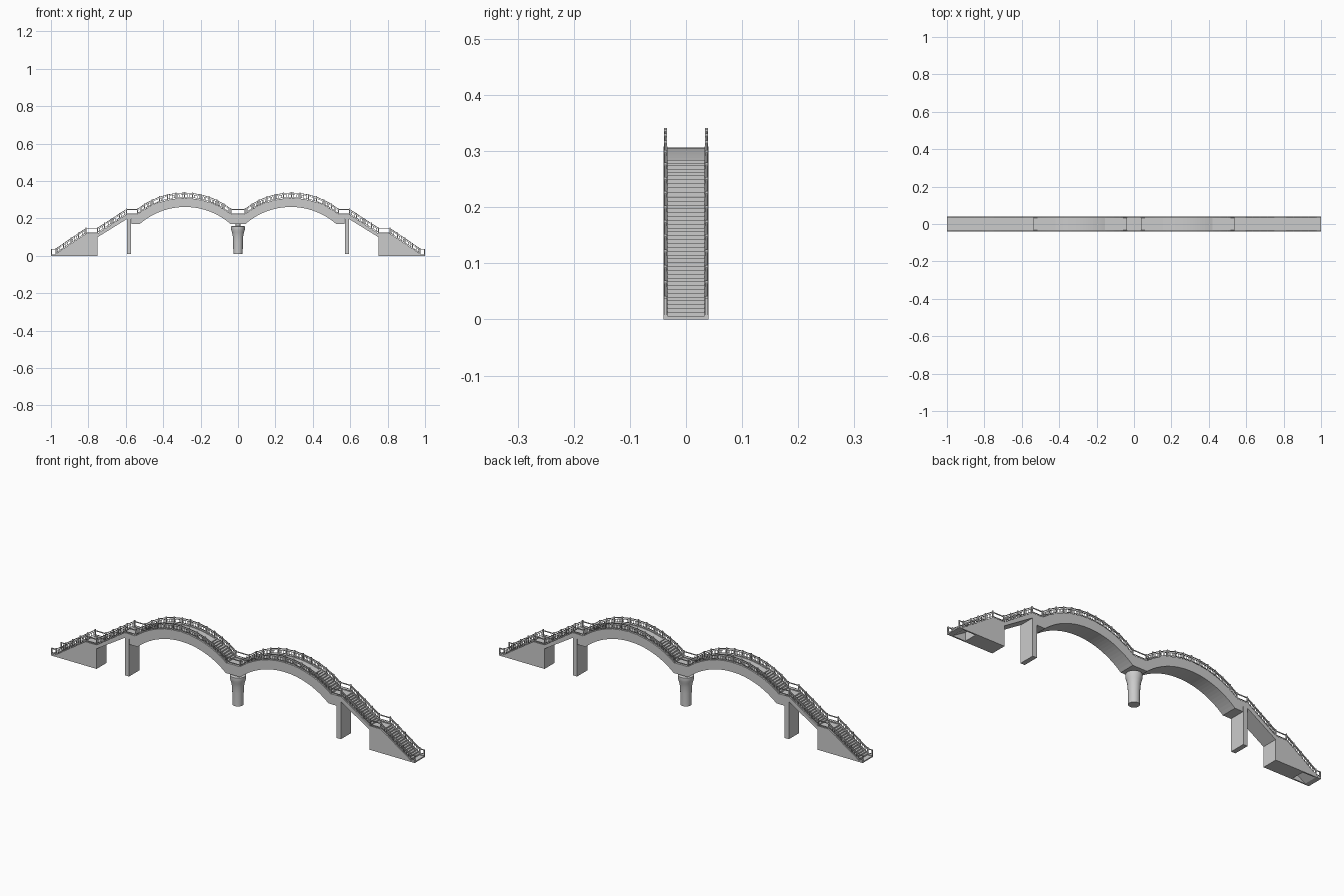
import bpy, bmesh, math
from mathutils import Vector

if "Cube" in bpy.data.objects:
    bpy.data.objects.remove(bpy.data.objects["Cube"])

W, IN = 0.040, 0.033          # half width outside, and inside the side strings


def finish(bm, name):
    bmesh.ops.recalc_face_normals(bm, faces=bm.faces)
    me = bpy.data.meshes.new(name)
    bm.to_mesh(me)
    bm.free()
    ob = bpy.data.objects.new(name, me)
    bpy.context.collection.objects.link(ob)
    return ob


def mirror(ob, y=False):
    m = ob.modifiers.new("mirror", 'MIRROR')
    m.use_axis = (True, y, False)
    m.use_mirror_merge = False
    return ob


def prism(bm, pts, y0, y1):
    a = [bm.verts.new((x, y0, z)) for x, z in pts]
    b = [bm.verts.new((x, y1, z)) for x, z in pts]
    bm.faces.new(a)
    bm.faces.new(b[::-1])
    for i in range(len(pts)):
        j = (i + 1) % len(pts)
        bm.faces.new((a[i], b[i], b[j], a[j]))


def part(name, core, side):
    # stepped core between two plain side strings, mirrored to the other end
    bm = bmesh.new()
    prism(bm, core, -IN, IN)
    mirror(finish(bm, name))
    bm = bmesh.new()
    prism(bm, side, IN, W)
    mirror(finish(bm, name + "_side_string"), True)


def arc(x0, x1, z, rise, n):
    c, h = (x0 + x1) / 2, (x1 - x0) / 2
    r = (h * h + rise * rise) / (2 * rise)
    a = math.asin(h / r)
    return [(c + r * math.sin(-a + 2 * a * i / n),
             z + rise - r + r * math.cos(-a + 2 * a * i / n)) for i in range(n + 1)]


def line(p, q, n):
    return [(p[0] + (q[0] - p[0]) * i / n, p[1] + (q[1] - p[1]) * i / n) for i in range(n + 1)]


def stepped(pts, limit=9):
    out = [pts[0]]
    for p, q in zip(pts, pts[1:]):
        if min(p[1], q[1]) < limit:
            out.append((q[0], p[1]) if q[1] < p[1] else (p[0], q[1]))
        out.append(q)
    return out


# arched spans
top = arc(0.037, 0.537, 0.220, 0.087, 40)
under = arc(0.040, 0.525, 0.170, 0.091, 32)
base = [(0.595, 0.196), (0.570, 0.196), (0.570, 0.170)] + under[::-1] + [(0, 0.170)]
part("arch_span",
     [(0, 0.220)] + stepped([(x, z - 0.001) for x, z in top], 0.279) + [(0.595, 0.218)] + base,
     [(0, 0.222)] + [(x, z + 0.001) for x, z in top] + [(0.595, 0.222)] + base)

# upper stair flights
low = [(0.75, 0.100), (0.595, 0.196)]
part("upper_stair", stepped(line((0.595, 0.218), (0.75, 0.115), 15)) + low,
     [(0.595, 0.222), (0.75, 0.119)] + low)

# lower stair flights with solid abutments
part("abutment_stair",
     [(0.75, 0.115), (0.81, 0.115)] + stepped(line((0.81, 0.115), (0.975, 0.006), 16))[1:]
     + [(1, 0.006), (1, 0), (0.975, 0), (0.905, 0.042), (0.905, 0), (0.75, 0)],
     [(0.75, 0.119), (0.812, 0.119), (0.978, 0.008), (1, 0.008), (1, 0), (0.75, 0)])

# side piers
bm = bmesh.new()
prism(bm, [(0.571, 0.01), (0.594, 0.01), (0.594, 0.20), (0.571, 0.20)], -W, W)
mirror(finish(bm, "side_pier"))

# round centre pier, turned from a profile
prof = [(0, 0.01), (0.025, 0.01), (0.026, 0.075), (0.028, 0.105), (0.032, 0.125),
        (0.036, 0.138), (0.037, 0.146), (0.037, 0.157), (0.030, 0.160), (0.013, 0.160),
        (0.013, 0.171), (0, 0.171)]
bm = bmesh.new()
vs = [bm.verts.new((r, 0, z)) for r, z in prof]
es = [bm.edges.new(e) for e in zip(vs, vs[1:])]
bmesh.ops.spin(bm, geom=vs + es, cent=(0, 0, 0), axis=(0, 0, 1), angle=math.tau, steps=32)
bmesh.ops.remove_doubles(bm, verts=bm.verts, dist=1e-5)
pier = finish(bm, "centre_pier")
bpy.context.view_layer.objects.active = pier
pier.select_set(True)
bpy.ops.object.shade_smooth_by_angle(angle=math.radians(30))

# railings: posts, two rails and balusters in every panel
Y = 0.0367
rail = bmesh.new()


def bar(p, q, t, d):
    p, q = Vector(p), Vector(q)
    u = (q - p).normalized()
    n = Vector((-u.y, u.x)) * t / 2
    prism(rail, [tuple(v) for v in (p - n, q - n, q + n, p + n)], Y - d / 2, Y + d / 2)


def post(x, z, h=0.034):
    bar((x, z), (x, z + h), 0.005, 0.005)


def up(p, h):
    return (p[0], p[1] + h)


def railing(pts, balusters):
    for p, q in zip(pts, pts[1:]):
        for h, t in ((0.029, 0.0035), (0.022, 0.002), (0.007, 0.0025)):
            bar(up(p, h), up(q, h), t, 0.003)
        for x, z in line(p, q, balusters + 1)[1:-1]:
            bar((x, z + 0.007), (x, z + 0.022), 0.0016, 0.0016)
    for p in pts:
        post(*p)


railing(arc(0.037, 0.537, 0.220, 0.087, 12), 4)
railing(line((0.595, 0.220), (0.752, 0.118), 4), 3)
railing(line((0.812, 0.118), (0.974, 0.008), 4), 3)
# level rails on the landings
for a, b in (((0, 0.221), (0.037, 0.221)), ((0.537, 0.221), (0.595, 0.221)),
             ((0.752, 0.118), (0.812, 0.118)), ((0.974, 0.008), (1, 0.008))):
    bar(up(a, 0.027), up(b, 0.027), 0.0045, 0.003)
    bar(up(a, 0.007), up(b, 0.007), 0.0025, 0.003)
post(0.9975, 0.006, 0.031)
mirror(finish(rail, "railing"), True)
